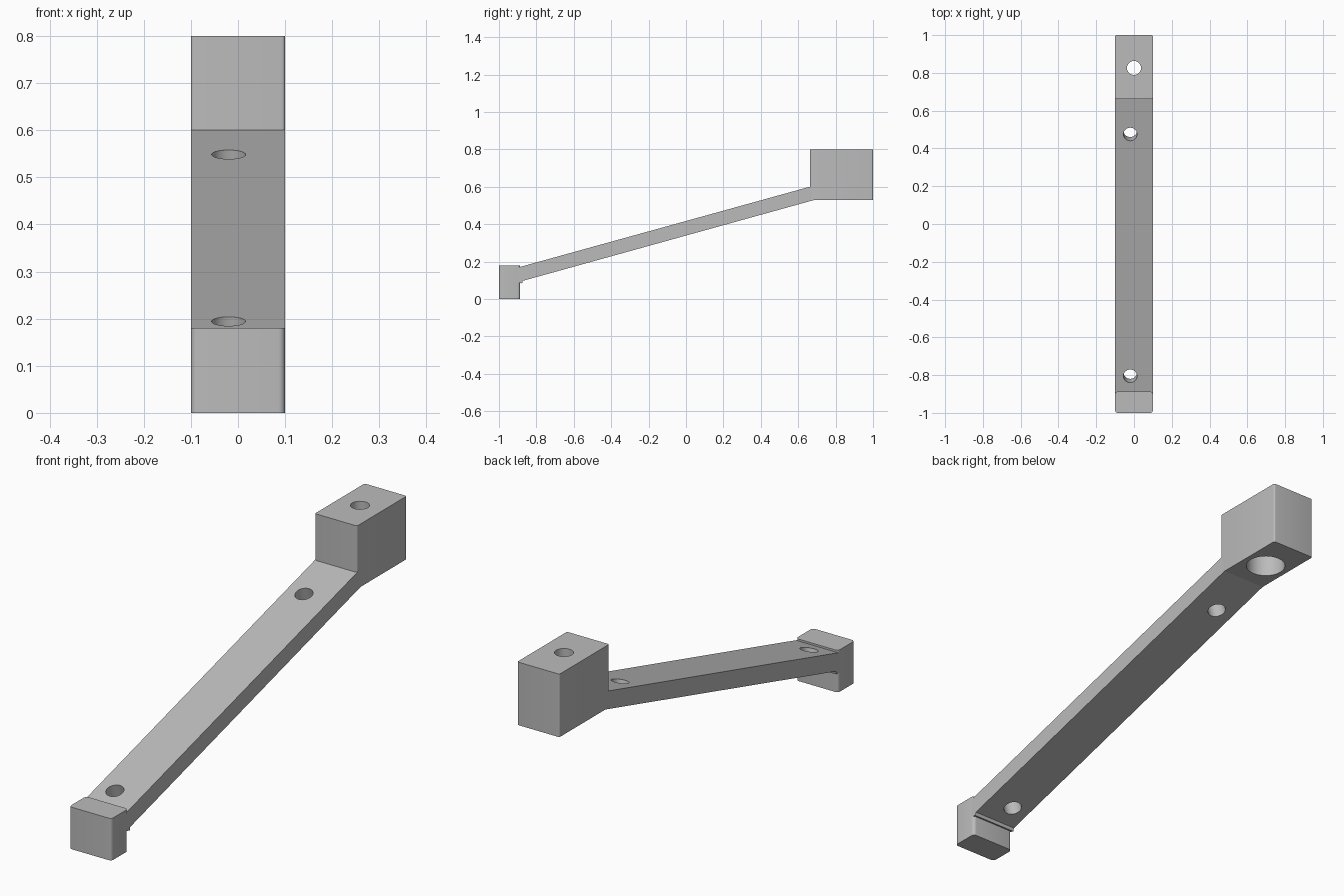
import bpy, bmesh, math
from mathutils import Vector

cube = bpy.data.objects.get("Cube")
if cube:
    bpy.data.objects.remove(cube, do_unlink=True)

grey = bpy.data.materials.new("plain grey")
grey.use_nodes = True
grey.diffuse_color = (0.5, 0.5, 0.5, 1)
grey.node_tree.nodes["Principled BSDF"].inputs["Base Color"].default_value = (0.5, 0.5, 0.5, 1)

HALF = 0.1


def make_object(name, bm):
    bmesh.ops.recalc_face_normals(bm, faces=bm.faces)
    mesh = bpy.data.meshes.new(name)
    bm.to_mesh(mesh)
    bm.free()
    mesh.materials.append(grey)
    obj = bpy.data.objects.new(name, mesh)
    bpy.context.collection.objects.link(obj)
    return obj


def extrude_profile(name, points, round_radius=0):
    """Side profile (y, z) extruded across the width, vertical edges optionally rounded."""
    bm = bmesh.new()
    face = bm.faces.new([bm.verts.new((-HALF, y, z)) for y, z in points])
    new = bmesh.ops.extrude_face_region(bm, geom=[face])["geom"]
    bmesh.ops.translate(bm, vec=(2 * HALF, 0, 0),
                        verts=[v for v in new if isinstance(v, bmesh.types.BMVert)])
    if round_radius:
        upright = [e for e in bm.edges
                   if abs((e.verts[0].co - e.verts[1].co).normalized().z) > 0.99]
        bmesh.ops.bevel(bm, geom=upright, offset=round_radius, segments=5,
                        profile=0.5, affect='EDGES')
    return make_object(name, bm)


def block(name, y0, y1, z0, z1, radius):
    return extrude_profile(name, [(y0, z0), (y1, z0), (y1, z1), (y0, z1)], radius)


def drill(target, name, centre, radius, depth, tilt=0):
    """Cut a round hole centred on a point, its axis tilted about x."""
    bpy.ops.mesh.primitive_cylinder_add(vertices=48, radius=radius, depth=depth,
                                        location=centre, rotation=(tilt, 0, 0))
    cutter = bpy.context.object
    cutter.name = name
    cutter.data.materials.append(grey)
    cutter.hide_render = True
    mod = target.modifiers.new(name, 'BOOLEAN')
    mod.object = cutter
    mod.operation = 'DIFFERENCE'
    mod.solver = 'EXACT'
    bpy.context.view_layer.objects.active = target
    bpy.ops.object.modifier_apply(modifier=mod.name)
    bpy.data.objects.remove(cutter, do_unlink=True)


# End blocks
foot = block("lower_block", -1, -0.887, 0, 0.18, 0.014)
head = block("upper_block", 0.663, 1, 0.53, 0.8, 0.007)

# Sloping bar, with the small lip under its lower end
bar = extrude_profile("sloping_bar", [
    (-0.9, 0.168), (-0.9, 0.09), (-0.876, 0.083), (-0.873, 0.097),
    (0.688, 0.53), (0.672, 0.603)])

# Bar holes, square to the slope
slope = math.atan2(0.43, 1.55)
for label, y, z in (("upper", 0.475, 0.549), ("lower", -0.805, 0.194)):
    drill(bar, label + "_hole_cutter", Vector((-0.02, y, z)), 0.036, 0.3, slope)

# Bolt hole through the upper block, widened from below
drill(head, "bolt_cutter", Vector((0, 0.826, 0.67)), 0.037, 0.6)
drill(head, "bore_cutter", Vector((0, 0.826, 0.58)), 0.078, 0.3)

# Smooth the round surfaces, keep the edges sharp
bpy.ops.object.select_all(action='DESELECT')
for obj in (foot, head, bar):
    obj.select_set(True)
bpy.context.view_layer.objects.active = bar
bpy.ops.object.shade_smooth_by_angle(angle=math.radians(30))
